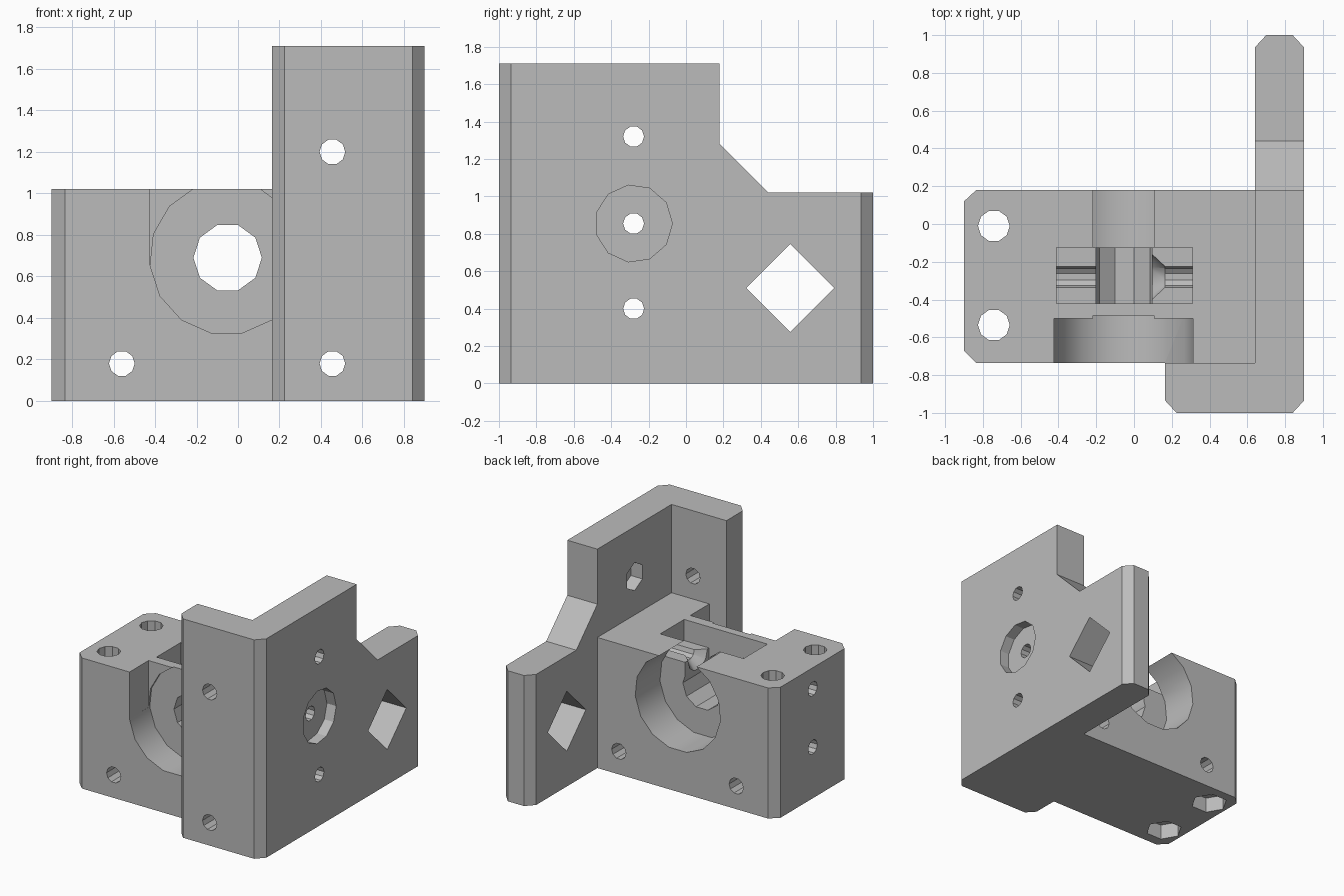
import bpy, bmesh
from math import sin, cos, radians, tau
from mathutils import Vector

if "Cube" in bpy.data.objects:
    bpy.data.objects.remove(bpy.data.objects["Cube"], do_unlink=True)

grey = bpy.data.materials.new("grey_plastic")
grey.use_nodes = True
colour = (0.5, 0.5, 0.5, 1)
grey.diffuse_color = colour
grey.node_tree.nodes["Principled BSDF"].inputs["Base Color"].default_value = colour


def ring(u, v, r, n, start=0):
    """Regular polygon outline."""
    a = [radians(start) + tau * i / n for i in range(n)]
    return [(u + r * cos(t), v + r * sin(t)) for t in a]


def rect(u0, u1, v0, v1):
    return [(u0, v0), (u1, v0), (u1, v1), (u0, v1)]


def prism(name, outline, axis, lo, hi, taper=1):
    """Extrude an outline along an axis, optionally tapering the far end."""
    mid = sum((Vector(p) for p in outline), Vector((0, 0))) / len(outline)

    def place(p, t):
        u, v = p
        return {"X": (t, u, v), "Y": (u, t, v), "Z": (u, v, t)}[axis]

    bm = bmesh.new()
    near = [bm.verts.new(place(p, lo)) for p in outline]
    far = [bm.verts.new(place(mid + (Vector(p) - mid) * taper, hi)) for p in outline]
    bm.faces.new(near)
    bm.faces.new(far)
    for i in range(len(outline)):
        j = (i + 1) % len(outline)
        bm.faces.new((near[i], near[j], far[j], far[i]))
    bmesh.ops.recalc_face_normals(bm, faces=bm.faces)
    mesh = bpy.data.meshes.new(name)
    bm.to_mesh(mesh)
    bm.free()
    mesh.materials.append(grey)
    obj = bpy.data.objects.new(name, mesh)
    bpy.context.collection.objects.link(obj)
    return obj


def combine(target, tool, operation):
    """Apply a boolean and discard the tool."""
    mod = target.modifiers.new(operation.lower(), "BOOLEAN")
    mod.operation, mod.solver, mod.object = operation, "EXACT", tool
    bpy.context.view_layer.objects.active = target
    bpy.ops.object.modifier_apply(modifier=mod.name)
    bpy.data.objects.remove(tool, do_unlink=True)


# Tall L-shaped plate: front flange and side wall with chamfered corners
bracket = prism("motor_bracket", [
    (0.165, -0.735), (0.165, -0.935), (0.225, -1), (0.84, -1), (0.9, -0.935),
    (0.9, 0.935), (0.84, 1), (0.7, 1), (0.64, 0.935), (0.64, -0.735)], "Z", 0, 1.71)


def cut(outline, axis, lo, hi, taper=1):
    combine(bracket, prism("cutter", outline, axis, lo, hi, taper), "DIFFERENCE")


# Sloped step at the back of the side wall
cut([(0.18, 1.8), (0.18, 1.28), (0.44, 1.02), (1.1, 1.02), (1.1, 1.8)], "X", 0.5, 1)

# Bearing block
block = prism("bearing_block", [
    (-0.9, -0.67), (-0.835, -0.735), (0.3, -0.735), (0.3, -0.85), (0.75, -0.85),
    (0.75, 0.18), (-0.835, 0.18), (-0.9, 0.12)], "Z", 0, 1.02)
combine(bracket, block, "UNION")

# Bearing seats: front one is open upward, back one is a plain bore
AX, AZ = -0.055, 0.69
seat = ring(AX, AZ, 0.37, 15, 90)
cut(rect(AX - 0.368, AX + 0.368, 0.655, 1.2), "Y", -0.735, -0.5)
cut(seat, "Y", -0.735, -0.485)
cut(seat, "Y", -0.125, 0.3)

# Shaft bore, top pocket and the gear opening beneath it
PY, PZ = -0.28, 0.855
cut(ring(-0.05, AZ, 0.165, 10), "Y", -0.6, 0)
cut(rect(-0.41, 0.31, -0.42, -0.125), "Z", PZ, 1.2)
cut(rect(-0.2, 0.095, -0.42, -0.125), "Z", 0.73, 1)

# Feed path funnel and counterbore
cut(ring(PY, PZ, 0.125, 10), "X", 0.09, 0.165, 0.44)
cut(ring(PY, PZ, 0.207, 11), "X", 0.82, 1)

# Crosswise holes, with a nut trap behind the top one
for z in (0.4, PZ, 1.32):
    cut(ring(PY, z, 0.056, 10), "X", -1, 1)
cut(ring(PY, 1.32, 0.11, 6, 30), "X", 0.55, 0.74)

# Diamond window in the side wall
cut(ring(0.557, 0.51, 0.235, 4), "X", 0.5, 1)

# Mounting holes from front to back
for x, z in ((-0.56, 0.18), (0.455, 0.18), (0.455, 1.2)):
    cut(ring(x, z, 0.062, 10), "Y", -1.1, 0.4)

# Vertical bolt holes with hexagonal nut traps underneath
for y in (-0.01, -0.535):
    cut(ring(-0.742, y, 0.084, 10), "Z", -0.1, 1.2)
    cut(ring(-0.742, y, 0.135, 6), "Z", -0.1, 0.12)

# Smooth the large bores and keep every other edge sharp
bpy.ops.object.select_all(action="DESELECT")
bracket.select_set(True)
bpy.context.view_layer.objects.active = bracket
bpy.ops.object.shade_smooth_by_angle(angle=radians(30))
